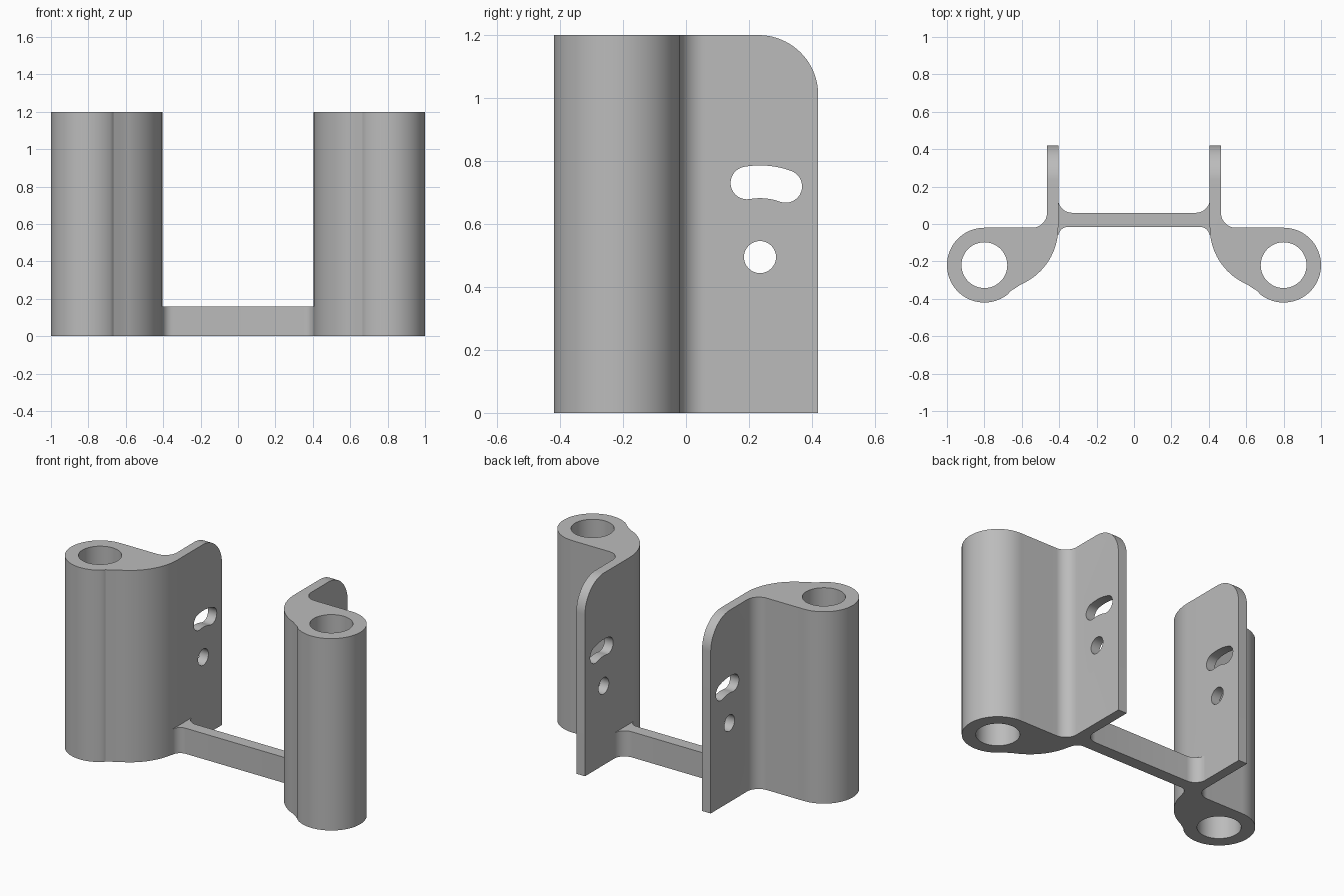
import bpy, bmesh
from math import sin, cos, radians

if "Cube" in bpy.data.objects:
    bpy.data.objects.remove(bpy.data.objects["Cube"])

grey = bpy.data.materials.new("plain grey")
grey.diffuse_color = (0.5, 0.5, 0.5, 1)
grey.use_nodes = True
grey.node_tree.nodes["Principled BSDF"].inputs["Base Color"].default_value = grey.diffuse_color


def arc(cx, cy, r, a0, a1, n):
    """Points along an arc, angles in degrees."""
    angles = [radians(a0 + (a1 - a0) * i / n) for i in range(n + 1)]
    return [(cx + r * cos(a), cy + r * sin(a)) for a in angles]


def prism(name, pts, lo, hi, axis="z"):
    """Extrude a closed outline along z (x, y points) or x (y, z points)."""
    bm = bmesh.new()
    place = (lambda p, h: (p[0], p[1], h)) if axis == "z" else (lambda p, h: (h, p[0], p[1]))
    base = [bm.verts.new(place(p, lo)) for p in pts]
    top = [bm.verts.new(place(p, hi)) for p in pts]
    bm.faces.new(base)
    bm.faces.new(top)
    for i in range(len(pts)):
        j = (i + 1) % len(pts)
        bm.faces.new((base[i], base[j], top[j], top[i]))
    bmesh.ops.recalc_face_normals(bm, faces=bm.faces)
    mesh = bpy.data.meshes.new(name)
    bm.to_mesh(mesh)
    bm.free()
    mesh.materials.append(grey)
    ob = bpy.data.objects.new(name, mesh)
    bpy.context.collection.objects.link(ob)
    return ob


def select(ob):
    bpy.ops.object.select_all(action="DESELECT")
    ob.select_set(True)
    bpy.context.view_layer.objects.active = ob


def apply_modifier(ob, kind, **settings):
    mod = ob.modifiers.new(kind.title(), kind)
    for key, value in settings.items():
        setattr(mod, key, value)
    select(ob)
    bpy.ops.object.modifier_apply(modifier=mod.name)


def smooth(ob):
    select(ob)
    bpy.ops.object.shade_smooth_by_angle(angle=radians(25))


# Side mount outline: plate, outer fillet, tube and curved inner flank
outline = [(0.405, 0.42), (0.405, -0.02)]
outline += arc(0.735, -0.02, 0.33, 184, 247, 16)
outline += [(0.635, -0.343), (0.665, -0.362)]
outline += arc(0.8, -0.22, 0.2, 230, 450, 48)
outline += arc(0.545, 0.06, 0.08, 270, 180, 12)
outline += [(0.465, 0.42)]
mounts = prism("side_mounts", outline, 0, 1.2)

# Tube bore, rounded plate corner, pivot hole and curved slot around the pivot
px, pz, slot_r, end_r = 0.235, 0.495, 0.239, 0.052
ends = [(px + slot_r * cos(radians(a)), pz + slot_r * sin(radians(a))) for a in (70, 100)]
slot = arc(px, pz, slot_r + end_r, 70, 100, 12)
slot += arc(*ends[1], end_r, 100, 280, 16)[1:]
slot += arc(px, pz, slot_r - end_r, 100, 70, 12)[1:]
slot += arc(*ends[0], end_r, -110, 70, 16)[1:-1]
corner = arc(0.23, 1.01, 0.19, 90, 0, 20) + [(0.6, 1.01), (0.6, 1.4), (0.23, 1.4)]
cutters = [
    prism("bore_cutter", arc(0.8, -0.22, 0.1225, 0, 360, 48)[:-1], -0.1, 1.3),
    prism("corner_cutter", corner, 0.3, 0.6, "x"),
    prism("pivot_cutter", arc(px, pz, 0.051, 0, 360, 32)[:-1], 0.3, 0.6, "x"),
    prism("slot_cutter", slot, 0.3, 0.6, "x"),
]
for cutter in cutters:
    apply_modifier(mounts, "BOOLEAN", object=cutter, operation="DIFFERENCE", solver="EXACT")
    bpy.data.objects.remove(cutter)
apply_modifier(mounts, "MIRROR")
smooth(mounts)

# Low crossbar with flared ends that meet the plates
half = arc(0.351, -0.07, 0.055, 90, 0, 10)
half[-1:] = [(0.406, -0.07)]
half += arc(0.331, 0.135, 0.075, 360, 270, 10)
crossbar = prism("crossbar", half + [(-x, y) for x, y in reversed(half)], 0, 0.16)

# Drop the hidden end faces of the crossbar
bm = bmesh.new()
bm.from_mesh(crossbar.data)
hidden = [f for f in bm.faces if abs(f.calc_center_median().x) > 0.4055 and abs(f.normal.x) > 0.99
          and f.calc_area() > 0.02]
bmesh.ops.delete(bm, geom=hidden, context="FACES")
bm.to_mesh(crossbar.data)
bm.free()
smooth(crossbar)
